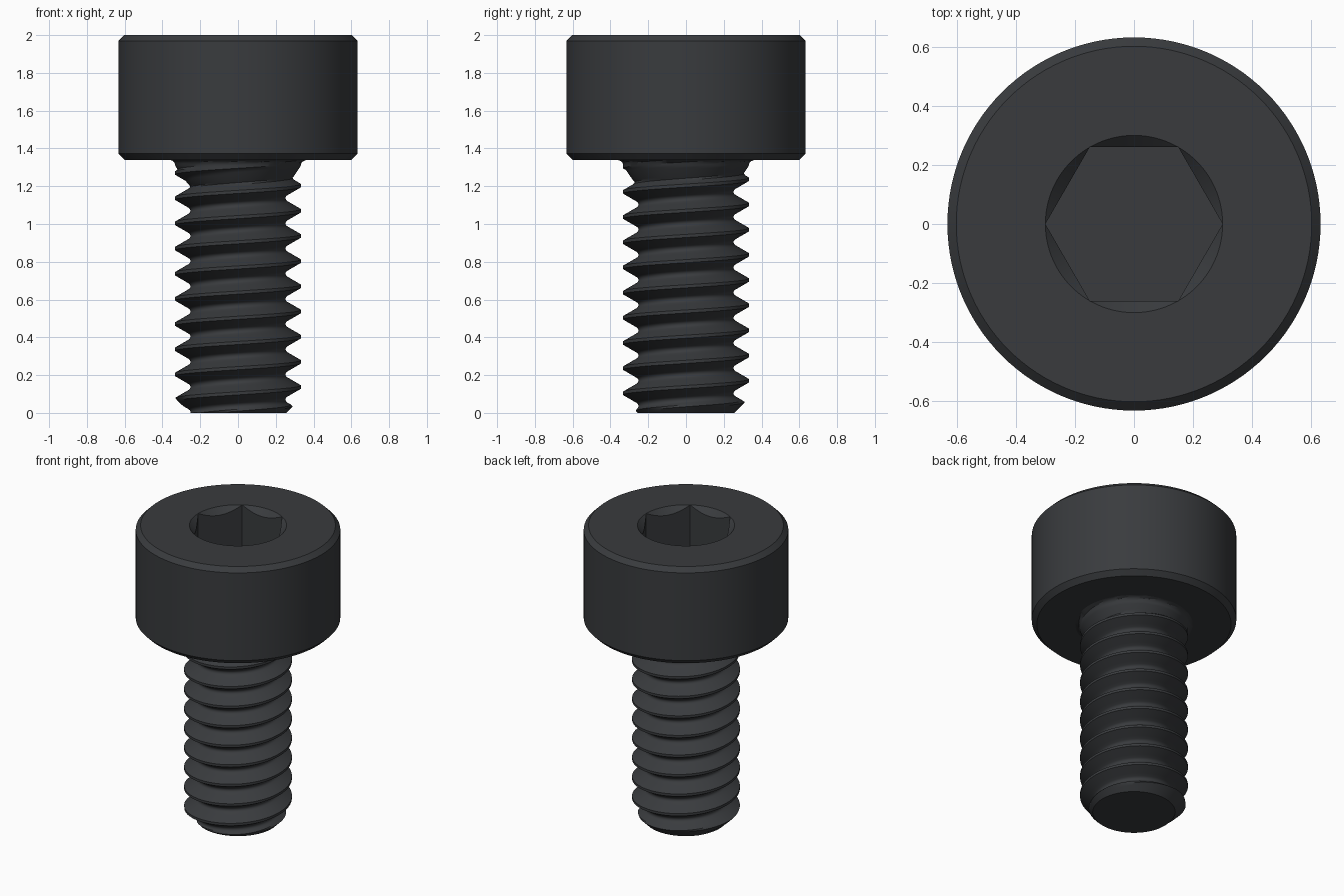
import bpy, bmesh
from math import pi, sin, cos, sqrt

if "Cube" in bpy.data.objects:
    bpy.data.objects.remove(bpy.data.objects["Cube"])

SEG = 120
PITCH = 0.1333
MAJOR, MINOR = 0.333, 0.252
HEAD_Z = 1.34

mat = bpy.data.materials.new("black_steel")
mat.diffuse_color = (0.041, 0.044, 0.048, 1)
mat.use_nodes = True
mat.node_tree.nodes["Principled BSDF"].inputs["Base Color"].default_value = mat.diffuse_color


def swept_surface(name, rows, point, cap_row):
    """Revolve rows of (radius, z) = point(row, angle) and close one end."""
    bm = bmesh.new()
    cols = []
    for i in range(SEG + 1):
        a = 2 * pi * i / SEG
        col = []
        for row in rows:
            r, z = point(row, a)
            col.append(bm.verts.new((r * cos(a), r * sin(a), z)))
        cols.append(col)
    for a, b in zip(cols, cols[1:]):
        for j in range(len(rows) - 1):
            bm.faces.new((a[j], b[j], b[j + 1], a[j + 1]))
    ring = [c[cap_row] for c in cols[:-1]]
    bm.faces.new(ring[::-1] if cap_row == 0 else ring)
    bmesh.ops.remove_doubles(bm, verts=bm.verts[:], dist=1e-5)
    mesh = bpy.data.meshes.new(name)
    bm.to_mesh(mesh)
    bm.free()
    mesh.materials.append(mat)
    ob = bpy.data.objects.new(name, mesh)
    bpy.context.collection.objects.link(ob)
    bpy.ops.object.select_all(action='DESELECT')
    ob.select_set(True)
    bpy.context.view_layer.objects.active = ob
    bpy.ops.object.shade_smooth_by_angle(angle=pi / 6)
    return ob


# Head: chamfered cylinder with a countersunk hexagonal socket
def hex_radius(a):
    return 0.26 / cos((a % (pi / 3)) - pi / 6)


RIM = hex_radius(0)
head_rows = [(0.36, HEAD_Z), (0.60, HEAD_Z), (0.632, HEAD_Z + 0.032),
             (0.632, 1.97), (0.602, 2.0), (RIM, 2.0), "countersink", "floor"]


def head_point(row, a):
    if row == "countersink":
        return hex_radius(a), 2.0 - (RIM - hex_radius(a))
    if row == "floor":
        return hex_radius(a), 1.667
    return row


swept_surface("socket_head", head_rows, head_point, -1)


# Threaded shank: right-handed helix with rounded roots
def shank_radius(z, a):
    u = (z - 0.137 - PITCH * a / (2 * pi)) % PITCH
    u = min(u, PITCH - u)                      # distance from crest
    w = PITCH / 2 - u                          # distance from root
    rho = 0.02
    if w < rho * 0.866:
        r = MINOR + rho - sqrt(rho * rho - w * w)
    else:
        r = MAJOR - max(0, u - 0.0083) * 1.732
    if z > 1.2:                                # thread run-out
        t = min(1, (z - 1.2) / 0.11)
        r = max(r, MINOR + (MAJOR - MINOR) * t ** 0.85)
    if z > HEAD_Z - 0.03:                      # fillet under the head
        d = z - (HEAD_Z - 0.03)
        r = max(r, MAJOR + 0.03 - sqrt(max(0, 0.0009 - d * d)))
    return min(r, 0.255 + z)                   # tip chamfer


def shank_point(row, a):
    z = min(max(row + PITCH * a / (2 * pi), 0), HEAD_Z)
    return shank_radius(z, a), z


half = [0.0083, 0.018, 0.029, 0.039, 0.0493, 0.055, 0.061]
turn = [-u for u in reversed(half)] + half + [PITCH / 2]
shank_rows = [0.137 + k * PITCH + u for k in range(-4, 12) for u in turn]
swept_surface("threaded_shank", shank_rows, shank_point, 0)
